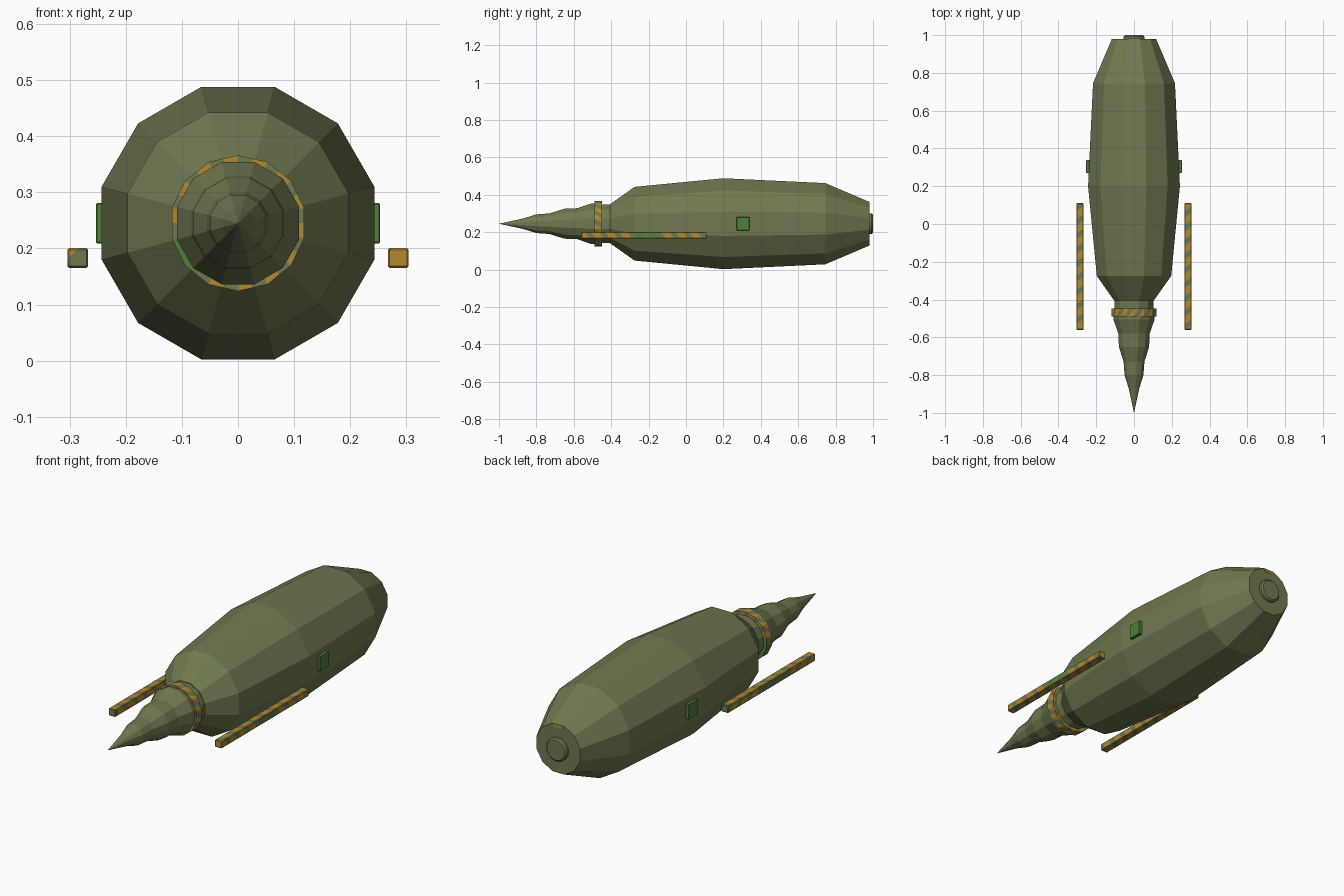
import bpy, bmesh, math
from mathutils import Vector

if "Cube" in bpy.data.objects:
    bpy.data.objects.remove(bpy.data.objects["Cube"], do_unlink=True)

AXIS_Z = 0.245


def material(name, rgb):
    m = bpy.data.materials.new(name)
    m.use_nodes = True
    m.diffuse_color = (*rgb, 1)
    m.node_tree.nodes["Principled BSDF"].inputs["Base Color"].default_value = (*rgb, 1)
    return m


olive = material("olive paint", (0.16, 0.19, 0.08))
gold = material("warning gold", (0.45, 0.25, 0.03))
green = material("bright green", (0.08, 0.22, 0.04))
PAINTS = [olive, gold, green]


def finish(name, bm, mats):
    bmesh.ops.recalc_face_normals(bm, faces=bm.faces)
    me = bpy.data.meshes.new(name)
    bm.to_mesh(me)
    bm.free()
    for m in mats:
        me.materials.append(m)
    ob = bpy.data.objects.new(name, me)
    bpy.context.collection.objects.link(ob)
    return ob


def ring(bm, y, r, sides, turn):
    step = 2 * math.pi / sides
    return [bm.verts.new((r * math.cos(i * step + turn), y, AXIS_Z + r * math.sin(i * step + turn)))
            for i in range(sides)]


def lathe(name, profile, sides=12):
    """Faceted solid along y with flats on top; radii are measured to the flats."""
    bm = bmesh.new()
    turn = math.pi / sides
    rings = [ring(bm, y, r / math.cos(turn), sides, turn) for y, r in profile]
    for a, b in zip(rings, rings[1:]):
        for i in range(sides):
            j = (i + 1) % sides
            bm.faces.new((a[i], a[j], b[j], b[i]))
    bm.faces.new(rings[0])
    bm.faces.new(rings[-1])
    bmesh.ops.remove_doubles(bm, verts=bm.verts, dist=0.0002)
    return finish(name, bm, [olive])


def box(size, centre, bevel):
    bm = bmesh.new()
    bmesh.ops.create_cube(bm, size=1)
    bmesh.ops.scale(bm, vec=size, verts=bm.verts)
    bmesh.ops.translate(bm, vec=centre, verts=bm.verts)
    bmesh.ops.bevel(bm, geom=bm.edges[:], offset=bevel, segments=1, affect='EDGES')
    return bm


# Hull, neck and stepped drill nose
lathe("hull", [(-0.405, 0.105), (-0.275, 0.197), (0.2, 0.243), (0.745, 0.217), (0.98, 0.117)])
lathe("neck", [(-0.5, 0.102), (-0.39, 0.102)])
lathe("drill_nose", [(-1, 0.0001), (-0.87, 0.028), (-0.8, 0.05), (-0.73, 0.055),
                     (-0.65, 0.08), (-0.58, 0.083), (-0.505, 0.109), (-0.485, 0.109)])

# Rear cap
lathe("rear_cap", [(0.975, 0.055), (0.993, 0.055), (1.0, 0.048)], 20)

# Gold mark on the upper rim of the rear face
bm = bmesh.new()
outline = [(-0.03, 0.361), (0.03, 0.361), (0.022, 0.347), (-0.022, 0.347)]
front = bm.faces.new([bm.verts.new((x, 0.978, z)) for x, z in outline])
grown = bmesh.ops.extrude_face_region(bm, geom=[front])["geom"]
bmesh.ops.translate(bm, vec=(0, 0.004, 0), verts=[v for v in grown if isinstance(v, bmesh.types.BMVert)])
finish("rear_mark", bm, [gold])

# Collar: diagonal stripes made of paired triangles on a 14-sided band
bm = bmesh.new()
SIDES, R = 14, 0.121
corners = [Vector((math.sin(2 * math.pi * i / SIDES), 0, math.cos(2 * math.pi * i / SIDES)))
           for i in range(SIDES)]
loop = []
for i, c in enumerate(corners):
    loop += [c, (c + corners[(i + 1) % SIDES]) / 2]


def band(y, r):
    return [bm.verts.new(c * r + Vector((0, y, AXIS_Z))) for c in loop]


a, b = band(-0.49, R), band(-0.448, R)
inner_a, inner_b = band(-0.49, 0.098), band(-0.448, 0.098)
for j in range(len(loop)):
    k = (j + 1) % len(loop)
    groups = [((a[j], a[k], b[k]), j), ((a[j], b[k], b[j]), j - 1),
              ((a[j], a[k], inner_a[k], inner_a[j]), j),
              ((b[j], b[k], inner_b[k], inner_b[j]), j - 1),
              ((inner_a[j], inner_a[k], inner_b[k], inner_b[j]), 0)]
    for verts, stripe in groups:
        f = bm.faces.new(verts)
        f.material_index = 1 if stripe % 2 else 0
        if 17 <= stripe <= 19:
            f.material_index = 2
finish("striped_collar", bm, PAINTS)

# Side rails with diagonal warning stripes, and hatch plates on the hull
PERIOD, GOLD_SHARE = 0.075, 0.58
for side, label, phase in ((1, "left", 0.3), (-1, "right", 0.85)):
    centre = Vector((side * 0.2855, -0.225, 0.183))
    bm = box((0.037, 0.67, 0.035), centre, 0.003)
    slant = Vector((-0.7, 1, 0.7))
    start = centre + Vector((0, -0.335 - phase * PERIOD, 0))
    for n in range(-2, 13):
        for share in (0, GOLD_SHARE):
            point = start + Vector((0, (n + share) * PERIOD, 0))
            bmesh.ops.bisect_plane(bm, geom=bm.verts[:] + bm.edges[:] + bm.faces[:],
                                   plane_co=point, plane_no=slant)
    bm.normal_update()
    for f in bm.faces:
        mid = f.calc_center_median()
        t = (mid - start).dot(slant) / PERIOD % 1
        f.material_index = 1 if t < GOLD_SHARE else 0
        # Outer side carries a bright green stretch in the middle
        if f.normal.x * side > 0.9 and -0.32 < mid.y < -0.13 and f.material_index:
            f.material_index = 2
    finish(label + "_rail", bm, PAINTS)

    bm = box((0.02, 0.068, 0.072), (side * 0.243, 0.305, AXIS_Z), 0.002)
    finish(label + "_hatch", bm, [green])
